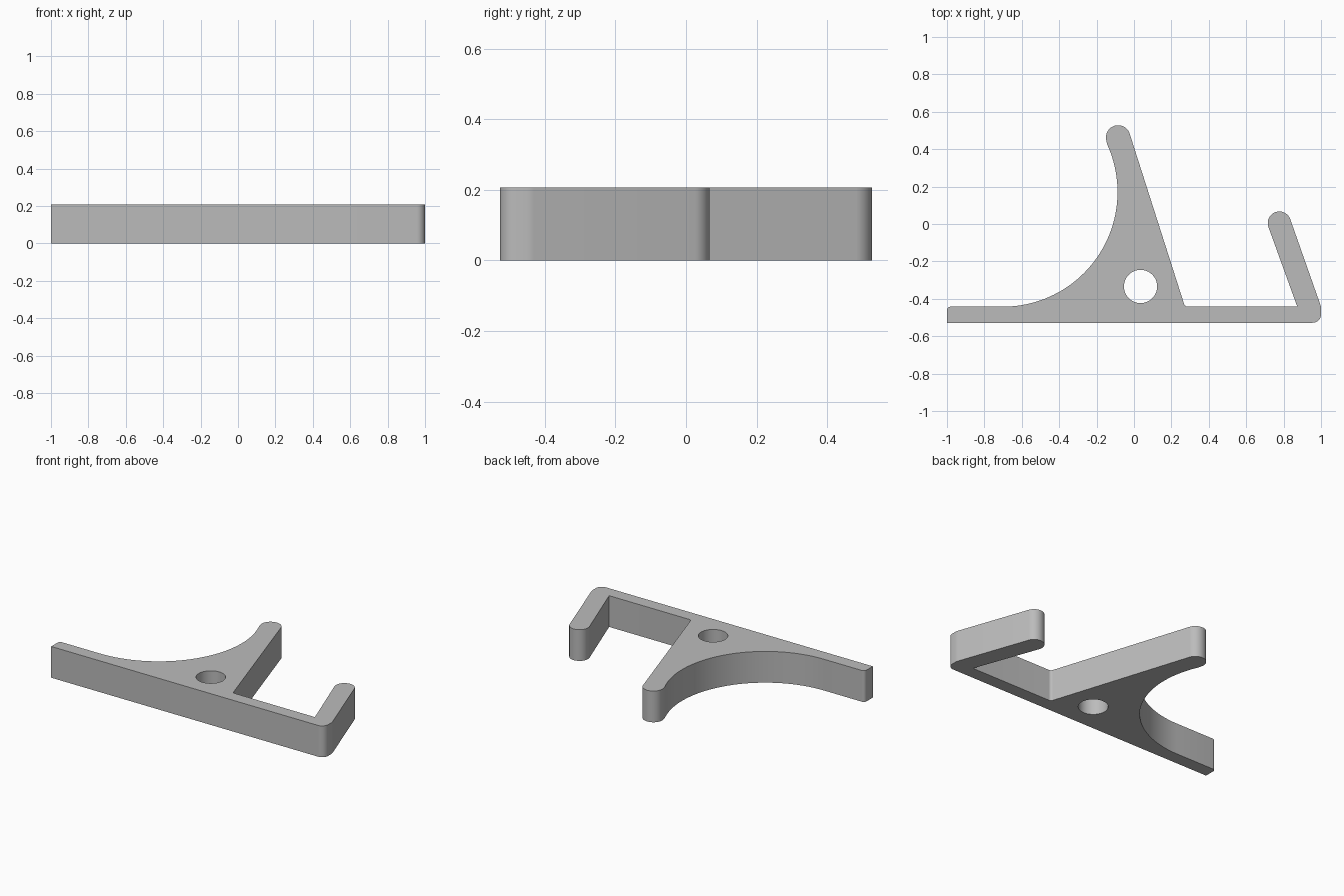
import bpy
import bmesh
from math import cos, sin, radians

HEIGHT = 0.207
BASE, BAR = -0.528, -0.442   # front edge and back edge of the long bar

cube = bpy.data.objects.get("Cube")
if cube:
    bpy.data.objects.remove(cube, do_unlink=True)


def arc(cx, cy, r, start, end, steps=16):
    """Points along an arc, angles in degrees."""
    angles = [radians(start + (end - start) * i / steps) for i in range(steps + 1)]
    return [(cx + r * cos(a), cy + r * sin(a)) for a in angles]


# Outline of the bracket, counter-clockwise from the front right corner
outline = [(-1, BASE)]
outline += arc(0.955, BASE + 0.045, 0.045, -90, 0, 8)      # rounded front corner
outline += arc(0.94, -0.452, 0.06, 0, 19.5, 4)             # bend into short arm
outline += arc(0.777, 0.005, 0.062, 19.5, 199.5, 24)       # short arm tip
outline += [(0.873, BAR)]                                  # inner corner
outline += arc(0.287, BAR + 0.02, 0.02, 270, 197.5, 6)     # fillet at tall arm
outline += arc(-0.085, 0.463, 0.065, 17.5, 196, 24)        # tall arm tip
outline += arc(-0.701, 0.171, 0.613, 24.5, -90, 48)        # large concave sweep
outline += arc(-0.98, BAR - 0.02, 0.02, 90, 180, 6)        # rounded bar end

# Round hole through the body
hole = arc(0.035, -0.334, 0.089, 0, 360, 48)[:-1]

# Fill the flat profile, then raise it to full height
bm = bmesh.new()
edges = []
for loop in (outline, hole):
    verts = [bm.verts.new((x, y, 0)) for x, y in loop]
    edges += [bm.edges.new((v, verts[i - 1])) for i, v in enumerate(verts)]
bmesh.ops.triangle_fill(bm, edges=edges, use_beauty=True)
raised = bmesh.ops.extrude_face_region(bm, geom=bm.faces[:], use_keep_orig=True)
top = [g for g in raised["geom"] if isinstance(g, bmesh.types.BMVert)]
bmesh.ops.translate(bm, verts=top, vec=(0, 0, HEIGHT))
bmesh.ops.recalc_face_normals(bm, faces=bm.faces[:])
mesh = bpy.data.meshes.new("bracket")
bm.to_mesh(mesh)
bm.free()

bracket = bpy.data.objects.new("bracket", mesh)
bpy.context.collection.objects.link(bracket)

# Plain grey material
grey = bpy.data.materials.new("light grey")
grey.use_nodes = True
colour = (0.5, 0.5, 0.5, 1)
grey.diffuse_color = colour
grey.node_tree.nodes["Principled BSDF"].inputs["Base Color"].default_value = colour
mesh.materials.append(grey)

# Smooth curved walls, sharp rims
bpy.ops.object.select_all(action="DESELECT")
bracket.select_set(True)
bpy.context.view_layer.objects.active = bracket
bpy.ops.object.shade_smooth_by_angle(angle=radians(25))
